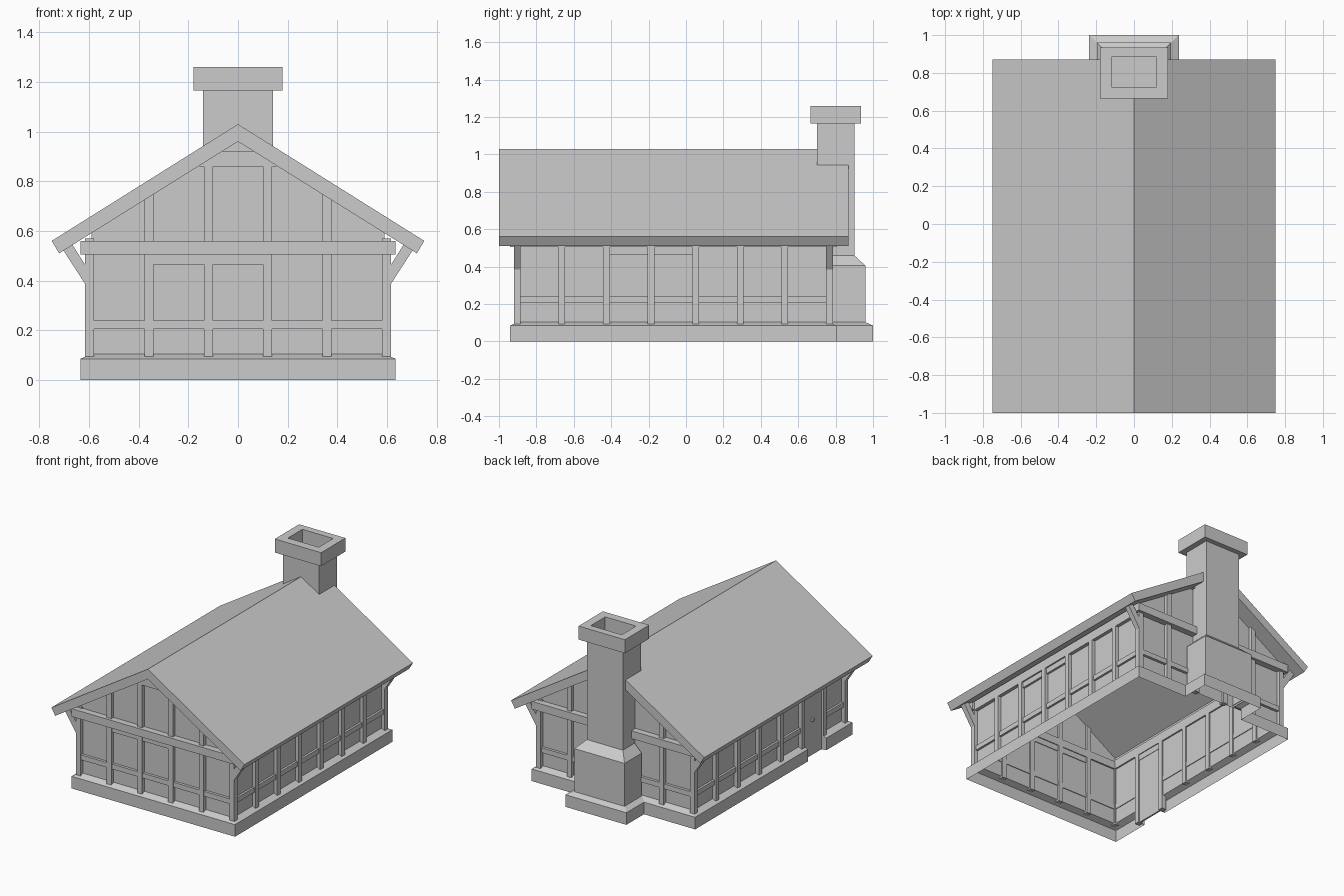
import bpy, bmesh

if "Cube" in bpy.data.objects:
    bpy.data.objects.remove(bpy.data.objects["Cube"])

grey = bpy.data.materials.new("plain_grey")
grey.diffuse_color = (0.6, 0.6, 0.6, 1)
grey.use_nodes = True
grey.node_tree.nodes["Principled BSDF"].inputs["Base Color"].default_value = grey.diffuse_color


def mesh(name, verts, faces):
    bm = bmesh.new()
    vs = [bm.verts.new(v) for v in verts]
    for f in faces:
        bm.faces.new([vs[i] for i in f])
    bmesh.ops.recalc_face_normals(bm, faces=bm.faces)
    me = bpy.data.meshes.new(name)
    bm.to_mesh(me)
    bm.free()
    me.materials.append(grey)
    ob = bpy.data.objects.new(name, me)
    bpy.context.collection.objects.link(ob)
    return ob


def box(name, x0, x1, y0, y1, z0, z1):
    v = [(x, y, z) for z in (z0, z1) for x, y in ((x0, y0), (x1, y0), (x1, y1), (x0, y1))]
    return mesh(name, v, [(3, 2, 1, 0), (4, 5, 6, 7)] +
                [(i, (i + 1) % 4, (i + 1) % 4 + 4, i + 4) for i in range(4)])


def prism(name, pts, y0, y1):
    """Extrude an x-z profile along y."""
    n = len(pts)
    v = [(x, y, z) for y in (y0, y1) for x, z in pts]
    return mesh(name, v, [tuple(range(n)), tuple(range(2 * n - 1, n - 1, -1))] +
                [(i, (i + 1) % n, (i + 1) % n + n, i + n) for i in range(n)])


# Roof: one folded slab
prism("roof", [(0, 1.03), (0.75, 0.56), (0.72, 0.51), (0, 0.96),
               (-0.72, 0.51), (-0.75, 0.56)], -1.0, 0.87)

# Wall panels: open shell of two gables and two sides
W, YF, YB = 0.59, -0.895, 0.76
gable = [(-W, 0.1), (W, 0.1), (W, 0.6), (0, 0.97), (-W, 0.6)]
mesh("wall_panels", [(x, y, z) for y in (YF, YB) for x, z in gable],
     [(0, 1, 2, 3, 4), (9, 8, 7, 6, 5), (1, 6, 7, 2), (0, 4, 9, 5)])


# Stone plinth: skirt with sloped top, following the chimney, open at the door
D0, D1 = -0.65, -0.445


def plinth_path(d):
    half = [(0.635 - d, -0.94 + d), (0.635 - d, 0.805 - d),
            (0.237 - d, 0.805 - d), (0.237 - d, 1.0 - d)]
    left = [(-x, y) for x, y in reversed(half)]
    right = half
    # start at door, go along the front, right, back, then left side to the door
    return [(-0.635 + d, D0), left[-1]] + right + left[:-1] + [(-0.635 + d, D1)]


outer, inner = plinth_path(0), plinth_path(0.045)
n = len(outer)
pv = ([(x, y, 0) for x, y in outer] + [(x, y, 0.085) for x, y in outer] +
      [(x, y, 0.105) for x, y in inner] +
      [(inner[0][0], D0, 0), (inner[-1][0], D1, 0)])
pf = [(r * n + i, r * n + i + 1, (r + 1) * n + i + 1, (r + 1) * n + i)
      for r in (0, 1) for i in range(n - 1)]
pf += [(0, n, 2 * n, 3 * n), (n - 1, 2 * n - 1, 3 * n - 1, 3 * n + 1)]
mesh("plinth", pv, pf)

# Chimney: stacked rectangles (half width, front y, back y, z)
rings = [(0.195, 0.77, 0.96, 0.09), (0.195, 0.77, 0.96, 0.405),
         (0.14, 0.77, 0.90, 0.46), (0.14, 0.77, 0.90, 0.90),
         (0.14, 0.70, 0.90, 0.90), (0.14, 0.70, 0.90, 1.165),
         (0.18, 0.665, 0.935, 1.165), (0.18, 0.665, 0.935, 1.26),
         (0.12, 0.725, 0.885, 1.26), (0.12, 0.725, 0.885, 1.13)]
cv = [p for h, a, b, z in rings for p in ((-h, a, z), (h, a, z), (h, b, z), (-h, b, z))]
cf = [(4 * r + i, 4 * r + (i + 1) % 4, 4 * r + 4 + (i + 1) % 4, 4 * r + 4 + i)
      for r in range(len(rings) - 1) for i in range(4)]
k = 4 * (len(rings) - 1)
mesh("chimney", cv, cf + [(k, k + 1, k + 2, k + 3)])

# Posts on the gable ends, lower and upper, plus beams, collars and rails
P = 0.018
xs = [-0.597 + i * 0.2388 for i in range(6)]
for end, yc, out in (("front", -0.902, -1), ("back", 0.767, 1)):
    for x in xs:
        box(end + "_post", x - P, x + P, yc - P, yc + P, 0.09, 0.52)
    for x in xs[1:5]:
        top = 0.88 if abs(x) < 0.2 else 0.755
        box(end + "_gable_post", x - P, x + P, yc - P, yc + P, 0.54, top)
    ya, yb = sorted((yc - out * P, yc + out * 0.038))
    box(end + "_beam", -0.635, 0.635, ya, yb, 0.505, 0.56)
    box(end + "_collar", -0.155, 0.155, yc - P, yc + P, 0.86, 0.92)
    box(end + "_rail", -0.59, 0.59, yc - 0.012, yc + 0.012, 0.205, 0.24)
box("front_header", xs[1], xs[3], -0.914, -0.89, 0.465, 0.51)

# Posts, beams and rails along the sides
ys = [-0.902 + i * 0.2384 for i in range(8)]
for side, s in (("left", -1), ("right", 1)):
    a, b = sorted((s * 0.579, s * 0.615))
    c, d = sorted((s * 0.585, s * 0.605))
    for y in ys[1:7]:
        low = 0.0 if s < 0 and y in ys[1:3] else 0.09
        box(side + "_post", a, b, y - P, y + P, low, 0.52)
    box(side + "_beam", a, b, ys[0], ys[7], 0.505, 0.57)
    spans = [(ys[0], ys[1]), (ys[2], ys[7])] if s < 0 else [(ys[0], ys[7])]
    for y0, y1 in spans:
        box(side + "_rail", c, d, y0, y1, 0.205, 0.24)
    # Sloping eave braces at the corners
    for y in (ys[0], ys[7]):
        prism("eave_brace", [(s * 0.61, 0.378), (s * 0.705, 0.525),
                             (s * 0.67, 0.55), (s * 0.61, 0.455)], y - P, y + P)
box("right_header", 0.585, 0.605, ys[2], ys[4], 0.465, 0.51)

# Door in the left wall with header and handle
box("door", -0.60, -0.588, D0, D1, 0.0, 0.465)
box("door_header", -0.608, -0.585, D0, D1, 0.465, 0.51)
box("door_handle", -0.615, -0.60, -0.55, -0.53, 0.24, 0.26)
